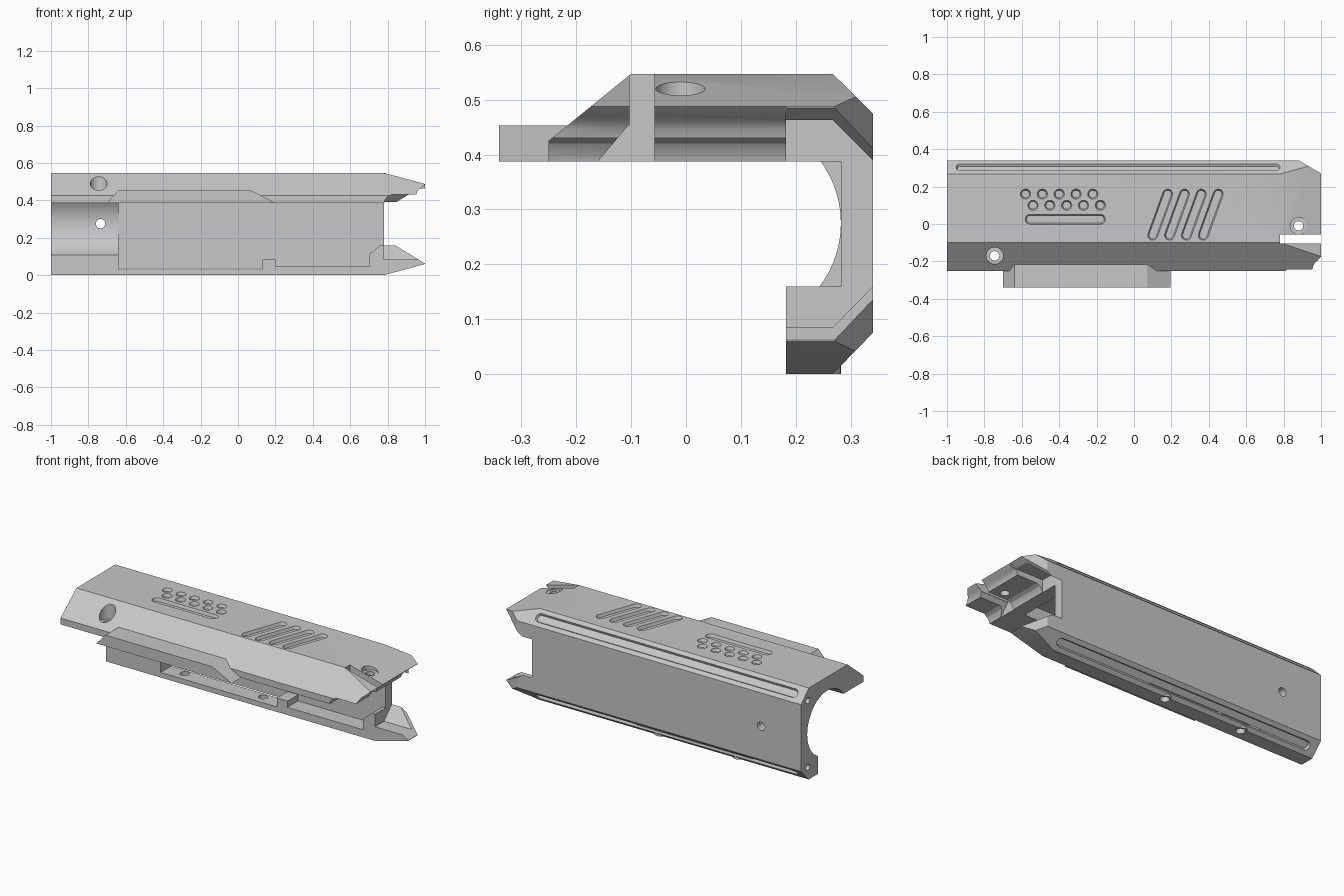
import bpy, bmesh
from math import pi, cos, sin, atan2, radians
from mathutils import Matrix, Vector

cube = bpy.data.objects.get("Cube")
if cube:
    bpy.data.objects.remove(cube, do_unlink=True)

grey = bpy.data.materials.new("plain_grey")
grey.use_nodes = True
grey.diffuse_color = (0.57, 0.57, 0.57, 1)
grey.node_tree.nodes["Principled BSDF"].inputs["Base Color"].default_value = (0.57, 0.57, 0.57, 1)

# Profile planes: the third local axis is the extrusion direction
ALONG_X = Matrix(((0, 0, 1, 0), (1, 0, 0, 0), (0, 1, 0, 0), (0, 0, 0, 1)))
ALONG_Y = Matrix(((1, 0, 0, 0), (0, 0, 1, 0), (0, 1, 0, 0), (0, 0, 0, 1)))
ALONG_Z = Matrix.Identity(4)


def prism(bm, pts, lo, hi, matrix, low_pts=None):
    """Extrude a profile; low_pts gives the lower end a different outline."""
    rings = [[bm.verts.new(matrix @ Vector((u, v, w))) for u, v in outline]
             for outline, w in ((low_pts or pts, lo), (pts, hi))]
    bm.faces.new(rings[0][::-1])
    bm.faces.new(rings[1])
    for i in range(len(pts)):
        j = (i + 1) % len(pts)
        bm.faces.new((rings[0][i], rings[0][j], rings[1][j], rings[1][i]))


def stadium(p, q, r, n=12):
    """Rounded slot outline from p to q."""
    a = atan2(q[1] - p[1], q[0] - p[0])
    ends = [(q, a - pi / 2), (p, a + pi / 2)]
    return [(c[0] + r * cos(s + pi * i / n), c[1] + r * sin(s + pi * i / n))
            for c, s in ends for i in range(n + 1)]


def circle(x, y, r, n=32):
    return [(x + r * cos(2 * pi * i / n), y + r * sin(2 * pi * i / n)) for i in range(n)]


def box(u0, u1, v0, v1):
    return [(u0, v0), (u1, v0), (u1, v1), (u0, v1)]


def upside_down(pts):
    return [(u, 0.547 - v) for u, v in pts]


def make(name, prisms):
    bm = bmesh.new()
    for args in prisms:
        prism(bm, *args)
    bmesh.ops.recalc_face_normals(bm, faces=bm.faces)
    me = bpy.data.meshes.new(name)
    bm.to_mesh(me)
    bm.free()
    me.materials.append(grey)
    ob = bpy.data.objects.new(name, me)
    bpy.context.collection.objects.link(ob)
    return ob


def combine(target, name, prisms, operation="DIFFERENCE"):
    cutter = make(name, prisms)
    cutter.hide_render = True
    mod = target.modifiers.new(name, "BOOLEAN")
    mod.operation, mod.solver, mod.object = operation, "EXACT", cutter
    bpy.context.view_layer.objects.active = target
    bpy.ops.object.modifier_apply(modifier=mod.name)
    bpy.data.objects.remove(cutter, do_unlink=True)


# Chamfered hooked shell
section = [(-0.10, 0.547), (0.267, 0.547), (0.34, 0.475), (0.34, 0.075), (0.267, 0),
           (0.182, 0), (0.182, 0.387), (-0.25, 0.387), (-0.25, 0.425)]
shell = make("shell", [(section, -1, 1, ALONG_X)])

# Side rail on the front slope
rail = [(-0.70, 0.387), (0.195, 0.387), (0.07, 0.453), (-0.64, 0.453)]
combine(shell, "side_rail", [(rail, -0.34, -0.18, ALONG_Y)], "UNION")

# Screw bosses breaking through the lower chamfer
screws = (-0.525, -0.005)
combine(shell, "screw_bosses", [(circle(x, 0.245, 0.037), 0, 0.045, ALONG_Z) for x in screws], "UNION")

# Round bore at the rear end
combine(shell, "bore", [(circle(0.092, 0.275, 0.19, 64), -1.1, -0.64, ALONG_X)])

# Main cavity with stepped floor, and the hollow roof above it
cavity = [(-0.64, 0.03), (0.13, 0.03), (0.13, 0.083), (0.20, 0.083), (0.20, 0.046),
          (0.70, 0.046), (0.70, 0.11), (0.76, 0.16), (0.80, 0.16), (0.80, 0.387), (-0.64, 0.387)]
combine(shell, "cavity", [(cavity, 0.1, 0.282, ALONG_Y)])
combine(shell, "roof_hollow", [(box(-0.06, 0.282, 0.3, 0.463), -0.64, 0.70, ALONG_X)])

# Open end between the prongs, with a pocket behind the back chamfer
gap = [(0.182, 0.463), (0.267, 0.463), (0.36, 0.37), (0.36, 0.18),
       (0.267, 0.085), (0.1, 0.085), (0.1, 0.3), (0.182, 0.3)]
combine(shell, "prong_gap", [(gap, 0.78, 1.1, ALONG_X)])
pocket = [(-0.175, 0.37), (-0.105, 0.453), (-0.08, 0.453), (-0.08, 0.37)]
combine(shell, "lip_pocket", [(pocket, 0.78, 1.1, ALONG_X)])

# Curved hook under the upper prong, and sloped inner ends of both prongs
hook = [(0.782, 0.3), (0.782, 0.385), (0.787, 0.403), (0.80, 0.42), (0.82, 0.43), (0.953, 0.43),
        (0.958, 0.447), (0.968, 0.46), (0.982, 0.47), (1.0, 0.487), (1.1, 0.55), (1.1, 0.3)]
slope = [(0.80, 0.185), (1.0, 0.062), (1.1, 0.0), (1.1, 0.25), (0.80, 0.25)]
combine(shell, "hook", [(hook, -0.5, 0.182, ALONG_Y)])
combine(shell, "prong_slopes", [(p, 0.1821, 0.5, ALONG_Y) for p in (slope, upside_down(slope))])
combine(shell, "low_front_slope", [(slope, 0.1, 0.183, ALONG_Y)])

# Tapered prong tips
taper = [(0.78, 0.547), (1.1, 0.46), (1.1, 0.7), (0.78, 0.7)]
back_cut = [(0.80, 0.387), (1.1, 0.212), (1.1, 0.5), (0.80, 0.5)]
combine(shell, "tip_taper", [(p, -0.5, 0.5, ALONG_Y) for p in (taper, upside_down(taper))])
combine(shell, "tip_back_cut", [(back_cut, -0.1, 0.7, ALONG_Z)])
combine(shell, "tip_notch", [(box(0.78, 1.1, -0.103, -0.057), 0.3, 0.7, ALONG_Z)])

# Vents in the top with sloped rims: slanted slots, two rows of dots, one long slot
lines = [((0.10 + 0.09 * i, -0.06), (0.18 + 0.09 * i, 0.16)) for i in range(4)]
for row in range(2):
    for i in range(5):
        x, y = -0.58 + 0.09 * i + 0.04 * row, 0.16 - 0.06 * row
        lines.append(((x - 0.001, y), (x + 0.001, y)))
lines.append(((-0.555, 0.025), (-0.18, 0.025)))
combine(shell, "top_vents", [(stadium(p, q, 0.027), 0.53, 0.548, ALONG_Z, stadium(p, q, 0.02))
                             for p, q in lines])

# Long slots in both back chamfers
slots = []
ends = (-0.925, 0), (0.755, 0)
for z, angle in ((0.511, -45), (0.0375, -135)):
    m = Matrix.Translation((0, 0.3035, z)) @ Matrix.Rotation(radians(angle), 4, "X")
    slots.append((stadium(*ends, 0.027), -0.013, 0.002, m, stadium(*ends, 0.02)))
combine(shell, "chamfer_slots", slots)

# Screw holes with wide heads
combine(shell, "screw_heads", [(circle(-0.745, -0.17, 0.045), 0.435, 0.7, ALONG_Z),
                               (circle(0.88, -0.01, 0.045), 0.505, 0.7, ALONG_Z)])
combine(shell, "screw_holes", [(circle(-0.745, -0.17, 0.025), 0.3, 0.7, ALONG_Z),
                               (circle(0.88, -0.01, 0.025), 0.3, 0.7, ALONG_Z)])
combine(shell, "back_hole", [(circle(-0.735, 0.275, 0.025), 0.1, 0.5, ALONG_Y)])
combine(shell, "floor_holes", [(circle(x, 0.245, 0.026), -0.1, 0.1, ALONG_Z) for x in screws])
combine(shell, "end_holes", [(circle(0.275, z, 0.018, 20), -1.1, -0.9, ALONG_X)
                             for z in (0.475, 0.075)])

# Smooth the round holes while keeping edges crisp
bpy.ops.object.select_all(action="DESELECT")
shell.select_set(True)
bpy.context.view_layer.objects.active = shell
bpy.ops.object.shade_smooth_by_angle(angle=radians(25))
